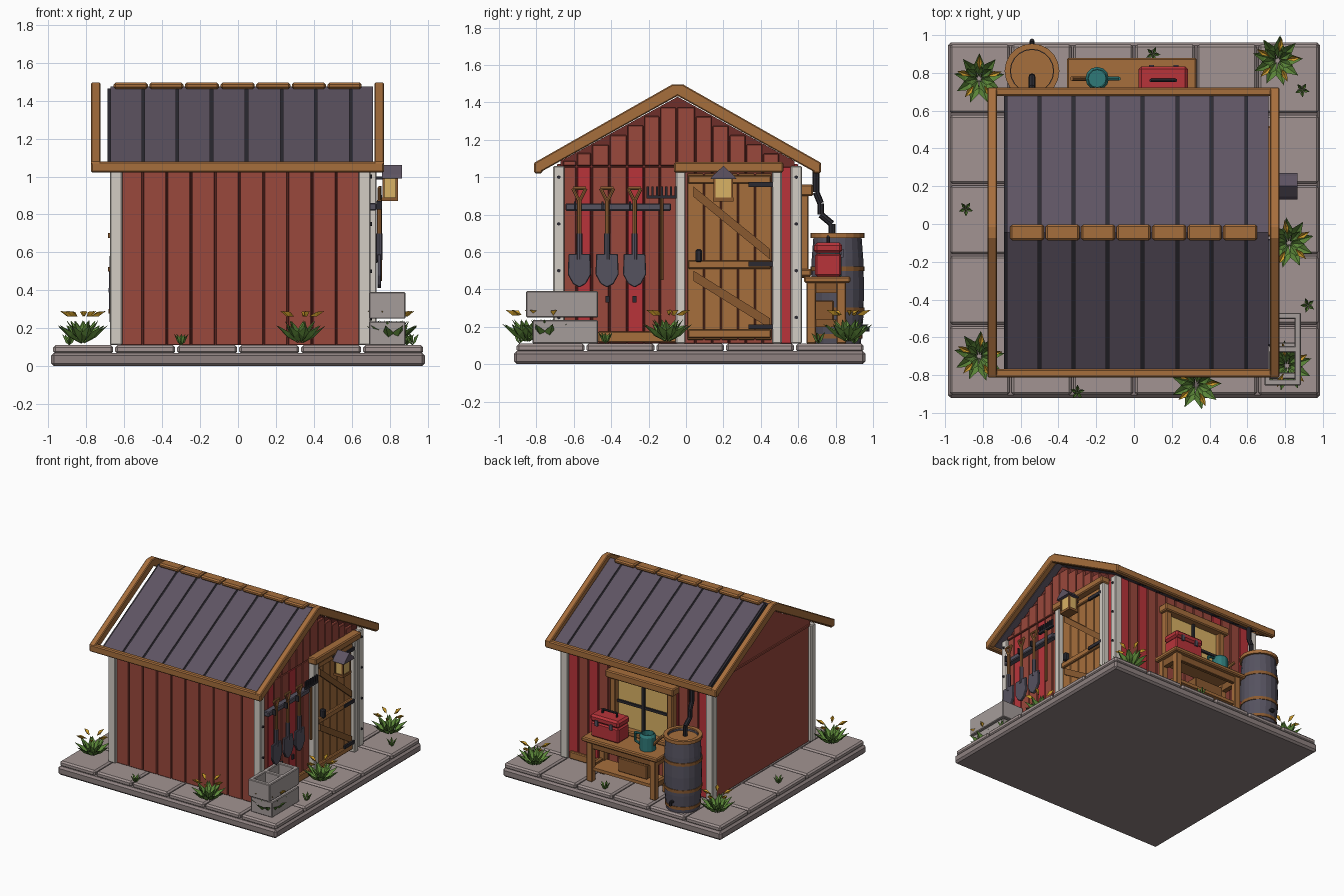
import bpy, bmesh, math, random
from mathutils import Vector

if "Cube" in bpy.data.objects:
    bpy.data.objects.remove(bpy.data.objects["Cube"])

random.seed(4)
HEX = dict(red="9A483C", bright="B8343A", dark="6E2F2A", wood="A66E3C", wood2="8A5A30", white="D2CCC4",
           roof="5E5462", black="2B2A31", metal="55525F", stone="A29492", slab="8E8180", block="A59C9A",
           green="5E8A3A", yellow="D9A52E", glass="D9B265", teal="2F7A78")

def material(name):
    m = bpy.data.materials.get(name) or bpy.data.materials.new(name)
    rgb = [int(HEX[name][i:i + 2], 16) / 255 for i in (0, 2, 4)]
    m.diffuse_color = [c / 12.92 if c < .04 else ((c + .055) / 1.055) ** 2.4 for c in rgb] + [1]
    m.use_nodes = True
    m.node_tree.nodes["Principled BSDF"].inputs["Base Color"].default_value = m.diffuse_color
    return m

def finish(name, bm, mat, bevel=0):
    bmesh.ops.recalc_face_normals(bm, faces=bm.faces)
    me = bpy.data.meshes.new(name)
    bm.to_mesh(me)
    bm.free()
    me.materials.append(material(mat))
    ob = bpy.data.objects.new(name, me)
    bpy.context.collection.objects.link(ob)
    if bevel:
        b = ob.modifiers.new("bevel", 'BEVEL')
        b.width, b.segments = bevel, 1
    return ob

def prism(name, pts, a0, a1, mat, axis='x', bevel=0):
    """Extrude a 2D profile: (y,z) along x, (x,z) along y, (x,y) along z."""
    put = dict(x=lambda p, a: (a, *p), y=lambda p, a: (p[0], a, p[1]), z=lambda p, a: (*p, a))[axis]
    bm = bmesh.new()
    lo, hi = ([bm.verts.new(put(p, a)) for p in pts] for a in (a0, a1))
    bm.faces.new(lo)
    bm.faces.new(hi[::-1])
    for i in range(len(pts)):
        j = (i + 1) % len(pts)
        bm.faces.new((lo[i], hi[i], hi[j], lo[j]))
    return finish(name, bm, mat, bevel)

def box(name, x0, x1, y0, y1, z0, z1, mat, bevel=0):
    return prism(name, [(x0, y0), (x1, y0), (x1, y1), (x0, y1)], z0, z1, mat, 'z', bevel)

def rod(name, pts, r, mat, n=8):
    """Tube of n sides along a list of points."""
    bm = bmesh.new()
    for a, b in zip(pts, pts[1:]):
        a, b = Vector(a), Vector(b)
        M = (b - a).to_track_quat('Z', 'Y').to_matrix().to_4x4()
        M.translation = (a + b) / 2
        bmesh.ops.create_cone(bm, cap_ends=True, segments=n, radius1=r, radius2=r, depth=(b - a).length, matrix=M)
    return finish(name, bm, mat)

def lathe(name, cx, cy, prof, mat, n=20):
    """Revolve (radius, z) pairs around a vertical axis."""
    bm = bmesh.new()
    rings = [[bm.verts.new((cx + r * math.cos(k * math.tau / n), cy + r * math.sin(k * math.tau / n), z))
              for k in range(n)] for r, z in prof]
    for a, b in zip(rings, rings[1:]):
        for k in range(n):
            bm.faces.new((a[k], a[(k + 1) % n], b[(k + 1) % n], b[k]))
    bm.faces.new(rings[0])
    bm.faces.new(rings[-1])
    return finish(name, bm, mat)

# Paved base
box("base_slab", -.985, .985, -.92, .96, 0, .07, "slab", .015)
for i in range(6):
    for j in range(5):
        x, y = -.98 + i * .327, -.91 + j * .373
        box("paver", x + .005, x + .322, y + .005, y + .368, .065, .11, "stone", .012)

# Walls with plank cladding
RY = -.045
roof_z = lambda y: 1.43 - abs(y - RY) * .55
house = [(-.67, .11), (.58, .11), (.58, roof_z(.58)), (RY, 1.43), (-.67, roof_z(-.67))]
prism("left_wall", house, -.65, -.62, "red")
prism("right_wall", house, .64, .665, "dark")
prism("left_gable_trim", [(-.66, 1.05), (.57, 1.05), (.57, 1.065), (-.66, 1.065)], -.66, -.64, "red")
box("front_wall", -.64, .66, -.67, -.65, .11, 1.08, "dark")
box("back_wall", -.64, .66, .56, .58, .11, 1.08, "dark")
for i in range(10):
    x = -.63 + i * .1275
    box("front_plank", x + .003, x + .1245, -.69, -.665, .11, 1.07, "red", .004)
for i in range(14):
    x = -.62 + i * .09
    box("back_plank", x + .003, x + .087, .575, .6, .11, 1.07, "bright" if i in (0, 3, 11, 13) else "red", .004)
edges = [-.66, -.585, -.505, -.41, -.315, -.225, -.14, -.05, .05, .14, .23, .32, .41, .5, .59]
for i, (a, b) in enumerate(zip(edges, edges[1:])):
    box("right_plank", .66, .68, a + .003, b - .003, .11, 1.055, "bright" if i in (1, 4, 13) else "red", .004)
    top = min(roof_z(a), roof_z(b)) - .005
    if top > 1.08:
        box("gable_plank", .66, .685, a + .003, b - .003, 1.06, top, "red", .004)
box("right_base_board", .67, .7, -.47, -.05, .115, .175, "wood", .006)
box("back_base_board", -.3, .62, .59, .62, .115, .175, "wood", .006)

# White corner posts with bolts
for x0 in (-.675, .635):
    for y0 in (-.71, .56):
        box("corner_post", x0, x0 + .065, y0, y0 + .06, .11, 1.06, "white", .006)
        if x0 > 0:
            for z in (.25, .5, .75, 1.0):
                rod("post_bolt", [(.69, y0 + .03, z), (.708, y0 + .03, z)], .01, "black", 6)

# Roof sheets with seams
cuts = [-.68, -.5, -.32, -.14, .045, .23, .41, .595, .72]
for s in (-1, 1):
    strip = lambda lo, hi: [(RY + s * .745, 1.06 + lo), (RY, 1.475 + lo), (RY, 1.475 + hi), (RY + s * .745, 1.06 + hi)]
    for a, b in zip(cuts, cuts[1:]):
        prism("roof_sheet", strip(-.03, 0), a + .007, b - .007, "roof")
        prism("roof_seam", strip(-.035, -.01), a - .008, a + .008, "black")
    y = RY + s * .745
    box("eave_beam", -.775, .77, y - .022, y + .022, 1.02, 1.08, "wood", .008)
for i in range(7):
    x = -.66 + i * .188
    box("ridge_cap", x + .004, x + .184, RY - .042, RY + .042, 1.462, 1.495, "wood", .01)
chevron = [(RY - .77, 1.075), (RY - .03, 1.495), (RY + .03, 1.495), (RY + .77, 1.075),
           (RY + .745, 1.02), (RY, 1.435), (RY - .745, 1.02)]
for x in (-.775, .72):
    prism("barge_board", chevron, x, x + .05, "wood", 'x', .006)

# Braced door with frame, hinges and handle
for i in range(5):
    y = .005 + i * .091
    box("door_plank", .675, .7, y + .002, y + .089, .13, 1.02, "wood", .004)
for z in (.14, .51, .965):
    box("door_rail", .695, .72, .01, .455, z, z + .045, "wood", .006)
for zt, zb in ((.95, .56), (.5, .19)):
    prism("door_brace", [(.04, zt), (.04, zt - .055), (.45, zb), (.45, zb + .055)], .695, .715, "wood2", 'x')
for y in (-.055, .46):
    box("door_post", .67, .73, y, y + .052, .11, 1.06, "white", .006)
box("door_header", .67, .75, -.065, .52, 1.025, 1.08, "wood", .008)
for z in (.2, .535, .96):
    box("hinge", .715, .73, .335, .485, z - .013, z + .013, "black")
box("door_handle", .7, .74, .05, .085, .545, .615, "black", .008)

# Lantern
box("lantern_arm", .69, .8, .19, .21, .985, 1.0, "black")
box("lantern_glass", .768, .838, .155, .245, .885, .99, "glass")
box("lantern_base", .76, .845, .145, .255, .87, .89, "wood2")
for x in (.762, .832):
    for y in (.147, .24):
        box("lantern_bar", x, x + .012, y, y + .012, .88, 1.0, "wood2")
prism("lantern_roof", [(.13, .99), (.27, .99), (.255, 1.01), (.2, 1.06), (.145, 1.01)], .76, .865, "roof")

# Tool rack with three shovels and a rake
box("tool_rack", .68, .73, -.645, -.08, .82, .86, "metal", .006)
for y in (-.57, -.422, -.275):
    rod("shovel_shaft", [(.745, y, .6), (.745, y, .875)], .012, "wood")
    rod("shovel_socket", [(.745, y, .56), (.745, y, .7)], .016, "metal")
    rod("shovel_grip", [(.745, y, .87), (.745, y - .035, .94), (.745, y + .035, .94), (.745, y, .87)], .009, "wood")
    h = [(.058, .59), (.062, .48), (.035, .43), (0, .41)]
    prism("shovel_blade", [(y + a, z) for a, z in h] + [(y - a, z) for a, z in h[-2::-1]], .735, .755, "metal", 'x', .004)
    box("shovel_hook", .73, .76, y - .03, y - .018, .825, .87, "black")
rod("rake_shaft", [(.75, -.13, .45), (.75, -.13, .89)], .01, "wood2")
box("rake_head", .74, .76, -.21, -.05, .885, .902, "black")
for i in range(7):
    box("rake_tine", .745, .757, -.21 + i * .0247, -.198 + i * .0247, .89, .95, "black")
for y in (-.42, -.275):
    box("wall_latch", .68, .695, y - .01, y + .01, .33, .365, "black")

# Hollow concrete blocks
for y0, z0, z1 in ((-.82, .11, .235), (-.855, .25, .39)):
    for x in (.69, .85):
        box("block_side", x, x + .033, y0, -.47, z0, z1, "block", .005)
    for k in range(3):
        y = y0 + k * (-.47 - .033 - y0) / 2
        box("block_web", .69, .883, y, y + .033, z0, z1, "block", .005)

# Back window
box("window_glass", -.3, .19, .6, .615, .5, .92, "glass")
for x in (-.335, .18):
    box("window_jamb", x, x + .05, .595, .655, .46, .92, "wood", .006)
box("window_header", -.36, .255, .595, .68, .9, .96, "wood", .008)
box("window_sill", -.36, .255, .595, .67, .47, .51, "wood", .008)
box("window_mullion", -.065, -.045, .61, .635, .5, .91, "black")
box("window_crossbar", -.29, .19, .61, .63, .7, .72, "black")

# Workbench
box("bench_top", -.355, .33, .63, .88, .435, .47, "wood", .008)
for x in (-.32, .25):
    for y in (.645, .805):
        box("bench_leg", x, x + .05, y, y + .05, .11, .44, "wood", .005)
    box("bench_side_rail", x + .01, x + .04, .66, .84, .2, .24, "wood2")
    box("bench_side_apron", x + .005, x + .045, .66, .84, .38, .435, "wood2")
box("bench_apron", -.31, .29, .82, .85, .38, .435, "wood2", .004)
box("bench_shelf", -.31, .29, .66, .84, .2, .225, "wood")
box("bench_crate", -.2, .06, .68, .79, .225, .34, "wood2", .006)

# Toolbox and watering can
box("toolbox", .03, .28, .69, .83, .47, .59, "bright", .01)
box("toolbox_lid", .025, .285, .685, .835, .592, .65, "bright", .015)
rod("toolbox_handle", [(.09, .76, .645), (.09, .76, .68), (.22, .76, .68), (.22, .76, .645)], .009, "black")
for x in (.08, .21):
    box("toolbox_latch", x, x + .025, .83, .842, .57, .615, "metal")
lathe("watering_can", -.195, .77, [(.06, .47), (.062, .58), (.05, .6), (.045, .6), (.045, .56)], "teal", 12)
rod("can_spout", [(-.24, .77, .51), (-.29, .77, .57), (-.33, .77, .61)], .012, "wood")
rod("can_handle", [(-.14, .77, .58), (-.08, .77, .575), (-.08, .77, .51), (-.14, .77, .49)], .01, "teal")

# Rain barrel with hoops, tap and downpipe
BX, BY = -.54, .81
lathe("barrel", BX, BY, [(.125, .11), (.138, .25), (.142, .4), (.138, .56), (.128, .69), (.112, .69), (.112, .65)], "metal")
for z, r in ((.15, .134), (.29, .144), (.51, .145), (.685, .143)):
    lathe("barrel_hoop", BX, BY, [(r - .03, z - .012), (r, z - .012), (r, z + .012), (r - .03, z + .012)][:4], "wood2") if z < .6 else None
rim = [(.115, .675), (.145, .675), (.145, .702), (.115, .702), (.115, .66)]
lathe("barrel_rim", BX, BY, rim, "wood")
lathe("barrel_water", BX, BY, [(.114, .66), (.114, .668)], "black")
rod("barrel_tap", [(BX, BY + .13, .2), (BX, BY + .16, .2), (BX, BY + .16, .175)], .012, "black")
rod("downpipe", [(BX, .695, 1.05), (BX, .695, .92), (BX, .72, .86), (BX, .72, .8), (BX, .78, .75), (BX, .78, .67)], .018, "black")

# Plants: folded leaves arranged in rosettes
def leaves(name, cx, cy, rings, mat):
    bm = bmesh.new()
    for n, r0, z0, r1, z1, w, ph in rings:
        for k in range(n):
            t = (k + ph) * math.tau / n
            d, s = Vector((math.cos(t), math.sin(t), 0)), Vector((-math.sin(t), math.cos(t), 0))
            at = lambda f, side, lift: Vector((cx, cy, z0 + (z1 - z0) * f + lift)) + d * (r0 + (r1 - r0) * f) + s * side
            base, tip, mid, l, r = [bm.verts.new(at(*q)) for q in ((0, 0, 0), (1, 0, 0), (.5, 0, -.015), (.5, w, .01), (.5, -w, .01))]
            for f in ((base, l, mid), (l, tip, mid), (base, mid, r), (mid, tip, r)):
                bm.faces.new(f)
    finish(name, bm, mat)

for x, y in ((-.82, .77), (.76, .865), (.82, -.1), (-.82, -.7), (.33, -.85), (.81, -.75)):
    p = random.random()
    leaves("agave_leaves", x, y, [(9, .01, .12, .135, .215, .028, p), (7, .01, .13, .085, .24, .022, p + .5)], "green")
    leaves("agave_flowers", x, y, [(5, .045, .262, .125, .29, .015, p)], "yellow")
for x, y in ((.1, .9), (.89, .71), (-.89, .08), (-.3, -.89), (.92, -.43)):
    leaves("grass_tuft", x, y, [(5, 0, .11, .04, .17, .01, random.random())], "green")
